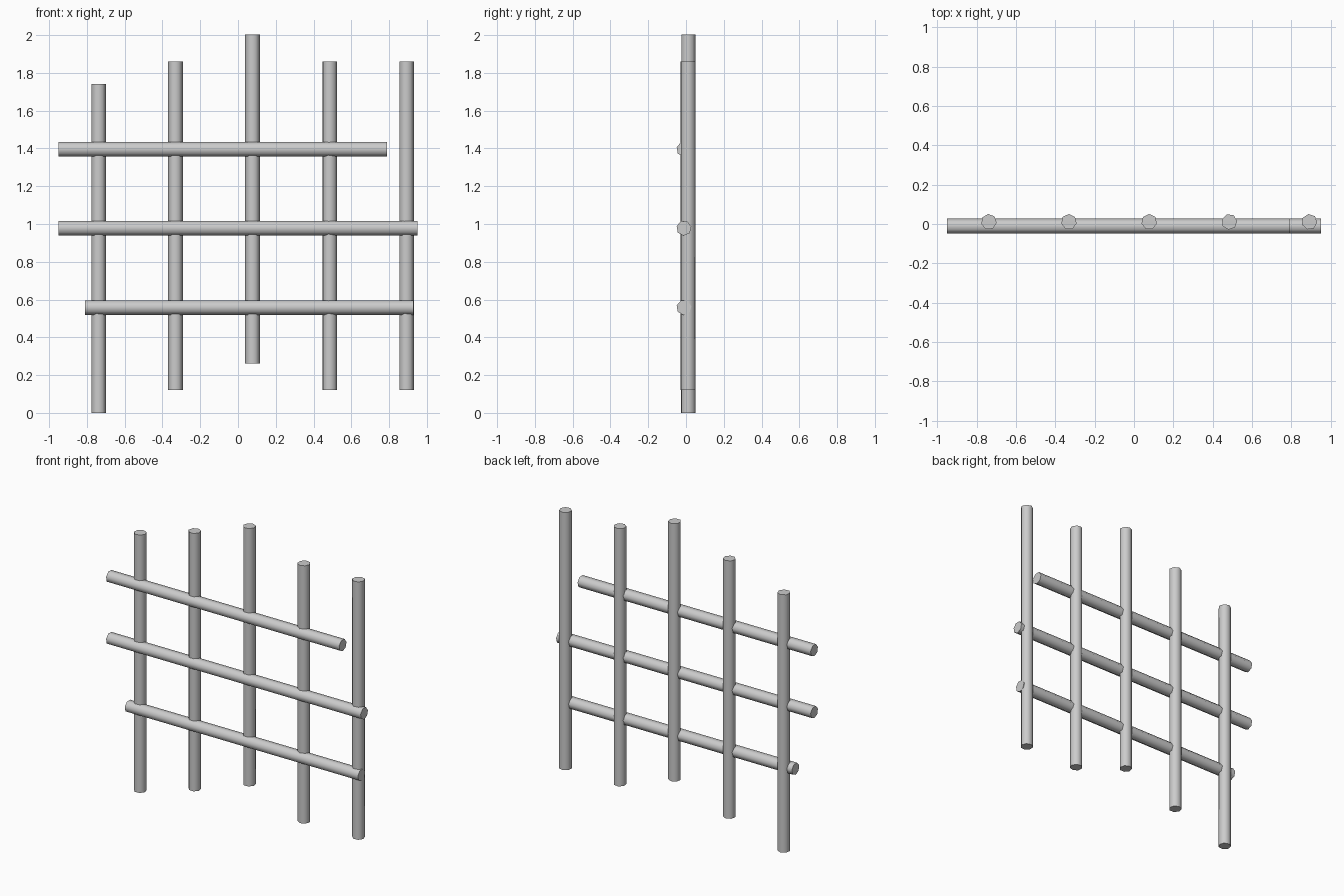
import bpy, math
from mathutils import Matrix

if "Cube" in bpy.data.objects:
    bpy.data.objects.remove(bpy.data.objects["Cube"])

RADIUS = 0.04
SIDES = 7


def rod(name, length, centre, turn, along_x=False):
    bpy.ops.mesh.primitive_cylinder_add(vertices=SIDES, radius=RADIUS, depth=length)
    ob = bpy.context.object
    ob.name = name
    m = Matrix.Rotation(math.radians(turn), 4, 'Z')
    if along_x:
        m = Matrix.Rotation(math.pi / 2, 4, 'Y') @ m
    ob.data.transform(Matrix.Translation(centre) @ m)
    # round sides, crisp end caps
    bpy.ops.object.shade_smooth_by_angle(angle=math.radians(60))
    return ob


# upright poles: x, bottom z, facet turn
for i, (x, z, turn) in enumerate([(-0.738, 0.0, 5), (-0.331, 0.12, 0), (0.077, 0.262, 0),
                                  (0.485, 0.12, 18), (0.892, 0.12, 8)], 1):
    rod(f"upright_pole_{i}", 1.74, (x, 0.011, z + 0.87), turn)

# crossbars on the front side: left x, right x, z
for name, x0, x1, z in [("lower_crossbar", -0.81, 0.93, 0.558),
                        ("middle_crossbar", -0.95, 0.95, 0.978),
                        ("upper_crossbar", -0.95, 0.79, 1.396)]:
    rod(name, x1 - x0, ((x0 + x1) / 2, -0.011, z), 10, along_x=True)
